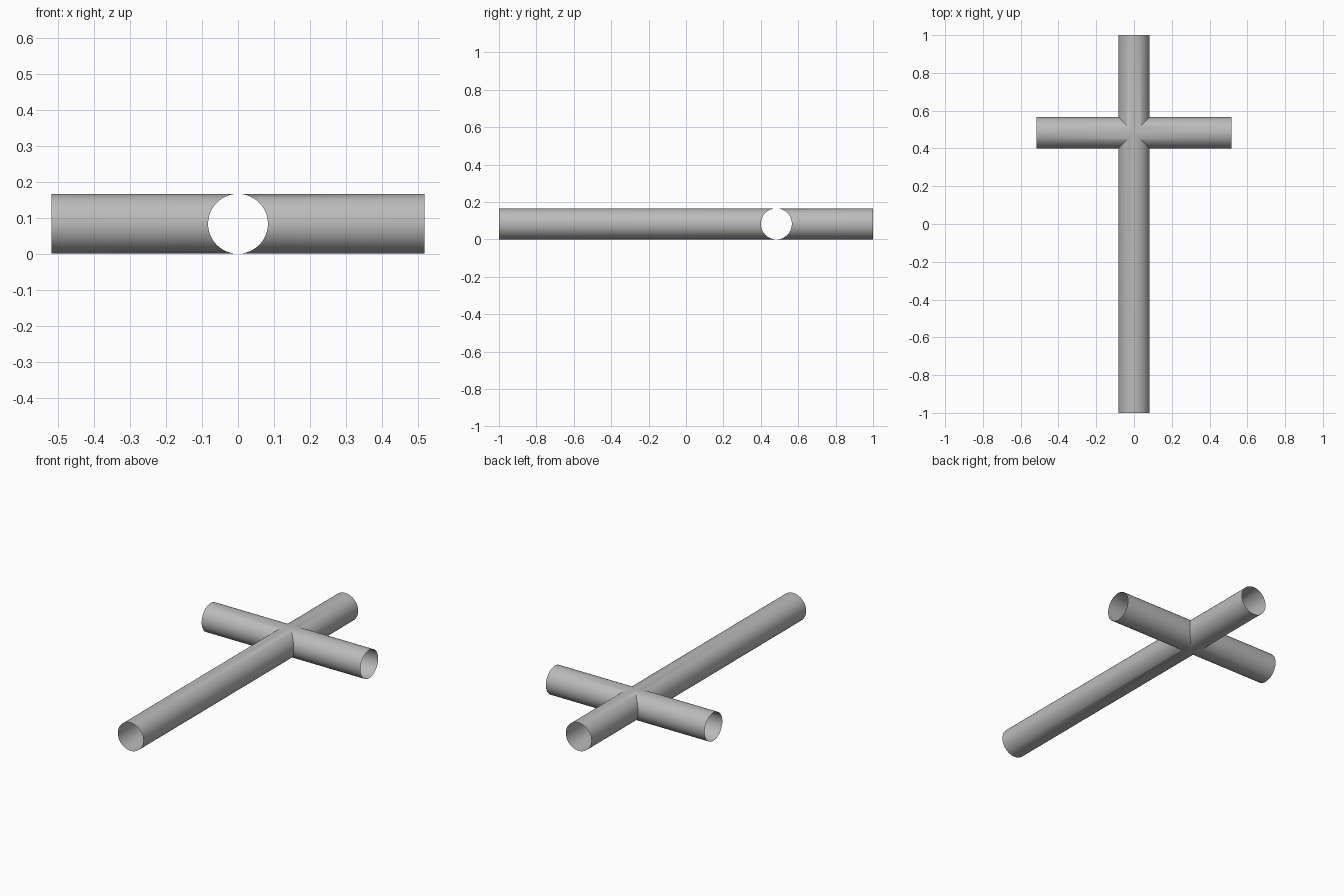
import bpy, bmesh, math
from mathutils import Vector

cube = bpy.data.objects.get("Cube")
if cube:
    bpy.data.objects.remove(cube, do_unlink=True)

RADIUS, SIDES = 0.083, 64
CENTRE = Vector((0, 0.483, RADIUS))

grey = bpy.data.materials.new("plain grey")
grey.use_nodes = True
colour = (0.5, 0.5, 0.5, 1)
grey.diffuse_color = colour
grey.node_tree.nodes["Principled BSDF"].inputs["Base Color"].default_value = colour

bm = bmesh.new()


def add_arm(direction, length):
    """Open tube from the mitred joint at the centre out to its free end."""
    side = Vector((-direction.y, direction.x, 0))
    inner, outer = [], []
    for i in range(SIDES):
        a = math.tau * i / SIDES
        offset = CENTRE + RADIUS * (side * math.cos(a) + Vector((0, 0, math.sin(a))))
        inner.append(bm.verts.new(offset + direction * abs(RADIUS * math.cos(a))))
        outer.append(bm.verts.new(offset + direction * length))
    for i in range(SIDES):
        j = (i + 1) % SIDES
        bm.faces.new((inner[i], inner[j], outer[j], outer[i]))


# Four mitred arms: two crossbar halves, then the upper and lower shaft
add_arm(Vector((1, 0, 0)), 0.517)
add_arm(Vector((-1, 0, 0)), 0.517)
add_arm(Vector((0, 1, 0)), 1 - CENTRE.y)
add_arm(Vector((0, -1, 0)), 1 + CENTRE.y)
bmesh.ops.remove_doubles(bm, verts=bm.verts, dist=0.0001)

# Pinhole in the top of the left crossbar arm
hole = Vector((0.243, CENTRE.y, 2 * RADIUS))
HOLE_RADIUS = 0.007


def faces_near_hole(reach):
    return [f for f in bm.faces
            if abs(f.calc_center_median().x - hole.x) < reach
            and abs(f.calc_center_median().y - hole.y) < 2 * HOLE_RADIUS
            and f.calc_center_median().z > RADIUS]


for k in (0, 4, 1, 2, 3, 5, 6, 7):
    a = math.tau * k / 8
    normal = Vector((math.cos(a), math.sin(a), 0))
    faces = faces_near_hole(0.1 if k in (0, 4) else HOLE_RADIUS)
    geom = set(faces)
    for f in faces:
        geom.update(f.edges)
        geom.update(f.verts)
    bmesh.ops.bisect_plane(bm, geom=list(geom), dist=0.00001,
                           plane_co=hole + normal * HOLE_RADIUS, plane_no=normal)


def inside_hole(face):
    d = face.calc_center_median() - hole
    return math.hypot(d.x, d.y) < HOLE_RADIUS


bmesh.ops.delete(bm, geom=[f for f in faces_near_hole(HOLE_RADIUS) if inside_hole(f)],
                 context='FACES')
bmesh.ops.recalc_face_normals(bm, faces=bm.faces)

mesh = bpy.data.meshes.new("crossed_tubes")
bm.to_mesh(mesh)
bm.free()
mesh.materials.append(grey)
tubes = bpy.data.objects.new("crossed_tubes", mesh)
bpy.context.collection.objects.link(tubes)

# Smooth tubes with crisp mitre creases
bpy.ops.object.select_all(action='DESELECT')
tubes.select_set(True)
bpy.context.view_layer.objects.active = tubes
bpy.ops.object.shade_smooth_by_angle(angle=math.radians(30))
